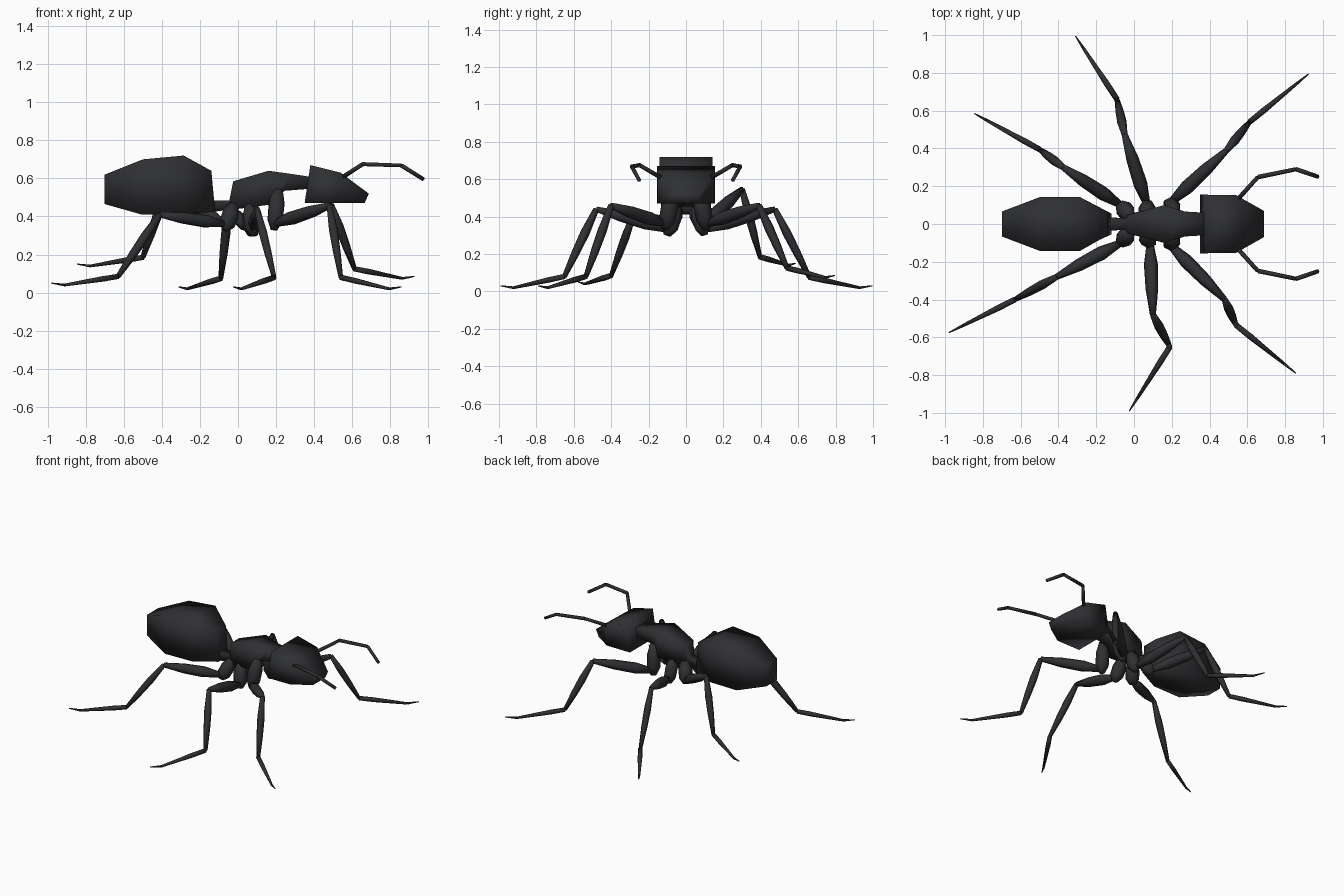
import bpy, bmesh, math
from mathutils import Vector

if "Cube" in bpy.data.objects:
    bpy.data.objects.remove(bpy.data.objects["Cube"])

mat = bpy.data.materials.new("dark_shell")
mat.diffuse_color = (0.028, 0.029, 0.032, 1)
mat.use_nodes = True
mat.node_tree.nodes["Principled BSDF"].inputs["Base Color"].default_value = mat.diffuse_color


def finish(name, bm):
    bmesh.ops.recalc_face_normals(bm, faces=bm.faces)
    me = bpy.data.meshes.new(name)
    bm.to_mesh(me)
    bm.free()
    for p in me.polygons:
        p.use_smooth = True
    me.materials.append(mat)
    ob = bpy.data.objects.new(name, me)
    bpy.context.collection.objects.link(ob)
    return ob


def skin(bm, rings):
    """Bridge a list of vertex rings and cap both ends."""
    n = len(rings[0])
    for a, b in zip(rings, rings[1:]):
        for i in range(n):
            j = (i + 1) % n
            bm.faces.new((a[i], a[j], b[j], b[i]))
    bm.faces.new(rings[0])
    bm.faces.new(rings[-1])


def body(name, sections, bottom=1.0):
    """Four-sided loft: sections are x top, z top, x bottom, z bottom, half width."""
    bm = bmesh.new()
    rings = []
    for xt, zt, xb, zb, w in sections:
        co = [(xt, -w, zt), (xt, w, zt), (xb, w * bottom, zb), (xb, -w * bottom, zb)]
        rings.append([bm.verts.new(c) for c in co])
    skin(bm, rings)
    return finish(name, bm)


def spindle(bm, a, b, profile, n=6):
    """Tapered segment from a to b: profile is pairs of fraction along, radius."""
    a, b = Vector(a), Vector(b)
    q = (b - a).to_track_quat('Z', 'Y')
    rings = []
    for t, r in profile:
        c = a.lerp(b, t)
        rings.append([bm.verts.new(c + q @ Vector((r * math.cos(k * math.tau / n),
                                                   r * math.sin(k * math.tau / n), 0)))
                      for k in range(n)])
    skin(bm, rings)


# Body
body("abdomen", [(-.70, .62, -.70, .465, .066), (-.50, .70, -.505, .41, .142),
                 (-.285, .72, -.285, .413, .142), (-.14, .64, -.12, .425, .06)], .92)
body("thorax", [(-.14, .485, -.13, .425, .036), (-.045, .485, -.045, .435, .03),
                (-.025, .585, -.035, .435, .05), (.16, .64, .165, .462, .10),
                (.27, .625, .245, .535, .066), (.37, .61, .37, .545, .06)])
body("head", [(.38, .67, .35, .47, .155), (.54, .63, .54, .47, .153),
              (.687, .52, .665, .47, .07)])

# Legs: hip top, hip bottom, knee, ankle, tip
COXA = [(0, .028), (.35, .047), (.75, .045), (1, .02)]
FEMUR = [(0, .018), (.3, .037), (.65, .033), (1, .016)]
TIBIA = [(0, .016), (.35, .025), (.65, .022), (1, .013)]
legs = {
    "front_leg_right": [(.21, -.07, .54), (.19, -.11, .33), (.48, -.40, .46),
                        (.54, -.535, .08), (.857, -.79, .03)],
    "front_leg_left": [(.21, .07, .54), (.19, .11, .33), (.49, .39, .46),
                       (.612, .54, .125), (.925, .795, .085)],
    "middle_leg_right": [(.06, -.05, .46), (.085, -.10, .30), (.10, -.48, .44),
                         (.19, -.65, .08), (-.025, -.99, .03)],
    "middle_leg_left": [(.07, .05, .46), (.07, .10, .30), (-.05, .475, .44),
                        (-.09, .66, .075), (-.31, .995, .03)],
    "hind_leg_right": [(-.02, -.04, .46), (-.07, -.10, .33), (-.41, -.28, .41),
                       (-.63, -.40, .085), (-.98, -.575, .05)],
    "hind_leg_left": [(-.02, .04, .46), (-.07, .10, .33), (-.375, .30, .545),
                      (-.50, .395, .185), (-.845, .585, .15)],
}
for name, (hip, low, knee, ankle, tip) in legs.items():
    bm = bmesh.new()
    start = Vector(low) + Vector((0, 0, .03))
    spindle(bm, hip, low, COXA)
    spindle(bm, start, knee, FEMUR)
    spindle(bm, knee, ankle, TIBIA)
    bend = Vector(ankle).lerp(Vector(tip), .8)
    bend.z = tip[2] - .01
    spindle(bm, ankle, bend, [(0, .015), (.3, .016), (1, .008)])
    spindle(bm, bend, tip, [(0, .008), (1, .003)])
    finish(name, bm)

# Antennae
path = [(.54, .12, .60), (.655, .248, .675), (.858, .29, .668), (.975, .25, .595)]
for name, s in (("antenna_left", 1), ("antenna_right", -1)):
    bm = bmesh.new()
    pts = [(x, s * y, z) for x, y, z in path]
    for a, b in zip(pts, pts[1:]):
        spindle(bm, a, b, [(0, .012), (1, .011)])
    finish(name, bm)
